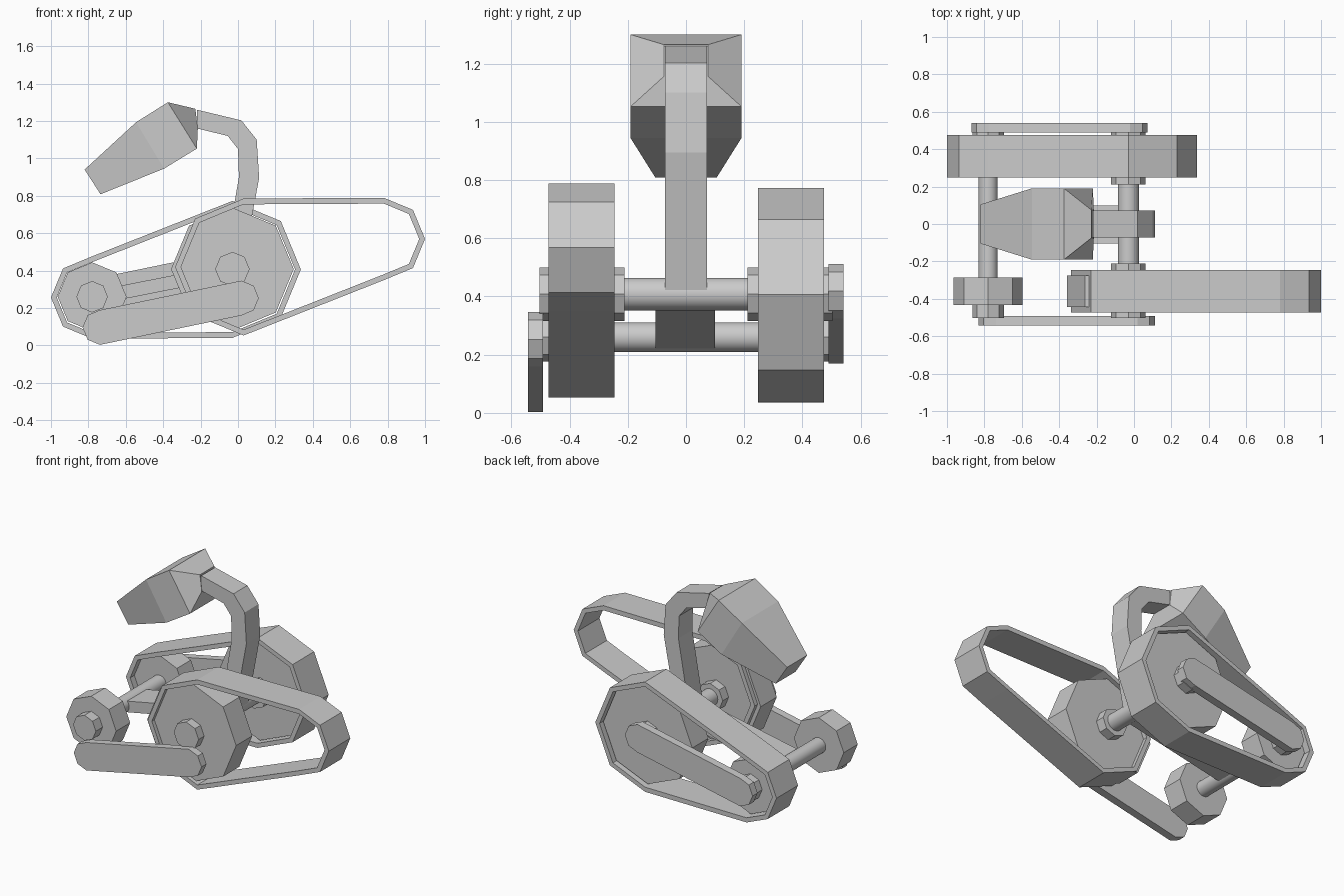
import bpy, bmesh, math

if "Cube" in bpy.data.objects:
    bpy.data.objects.remove(bpy.data.objects["Cube"])


def finish(name, bm):
    bmesh.ops.recalc_face_normals(bm, faces=bm.faces)
    me = bpy.data.meshes.new(name)
    bm.to_mesh(me)
    bm.free()
    ob = bpy.data.objects.new(name, me)
    bpy.context.collection.objects.link(ob)
    return ob


def loft(name, rings, caps=True, closed=False):
    """Join rings of 3D points with quads."""
    bm = bmesh.new()
    vs = [[bm.verts.new(p) for p in r] for r in rings]
    n = len(vs[0])
    pairs = list(zip(vs, vs[1:])) + ([(vs[-1], vs[0])] if closed else [])
    for a, b in pairs:
        for i in range(n):
            j = (i + 1) % n
            bm.faces.new((a[i], a[j], b[j], b[i]))
    if caps and not closed:
        bm.faces.new(vs[0])
        bm.faces.new(vs[-1])
    return finish(name, bm)


def at_y(pts, y):
    return [(x, y, z) for x, z in pts]


def prism(name, pts, y0, y1):
    return loft(name, [at_y(pts, y0), at_y(pts, y1)])


def arc(c, r, k0, k1, n=8):
    return [(c[0] + r * math.cos(2 * math.pi * k / n),
             c[1] + r * math.sin(2 * math.pi * k / n)) for k in range(k0, k1)]


def disc(name, c, r, y0, y1, n=8):
    return prism(name, arc(c, r, 0, n, n), y0, y1)


def belt(left, rl, right, rr):
    """Outline wrapped around two octagons."""
    return arc(left, rl, 2, 7) + arc(right, rr, -2, 3)


BIG, SMALL = (-0.03, 0.408), (-0.78, 0.26)

# Wheels and hubs on both sides
for side, s in (("front", -1), ("rear", 1)):
    disc(side + "_big_wheel", BIG, 0.328, s * 0.275, s * 0.445)
    disc(side + "_small_wheel", SMALL, 0.184, s * 0.285, s * 0.432)
    disc(side + "_big_hub_outer", BIG, 0.092, s * 0.44, s * 0.503)
    disc(side + "_big_hub_inner", BIG, 0.092, s * 0.212, s * 0.28)
    disc(side + "_small_hub", SMALL, 0.084, s * 0.43, s * 0.503)

# Tracks: the front one is turned half round
def track(name, left, rl, right, rr, y0, y1, t=0.031):
    out = belt(left, rl, right, rr)
    inn = belt(left, rl - t, right, rr - t)
    loft(name, [at_y(out, y0), at_y(out, y1), at_y(inn, y1), at_y(inn, y0)], closed=True)

track("rear_track", (-0.78, 0.256), 0.22, (-0.03, 0.406), 0.366, 0.248, 0.475)
track("front_track", (0.03, 0.419), 0.366, (0.78, 0.569), 0.22, -0.472, -0.245)

# Side arms
prism("front_arm", belt((-0.738, 0.096), 0.093, (0.018, 0.253), 0.093), -0.543, -0.491)
prism("rear_arm", belt((-0.777, 0.262), 0.093, (-0.021, 0.418), 0.093), 0.489, 0.541)

# Axles
for name, c, r, y in (("big_axle", BIG, 0.056, 0.28), ("small_axle", SMALL, 0.051, 0.29)):
    ob = disc(name, c, r, -y, y, 32)
    bpy.context.view_layer.objects.active = ob
    ob.select_set(True)
    bpy.ops.object.shade_smooth_by_angle()
    ob.select_set(False)

# Chassis plate between the axles
prism("chassis_bar", [(-0.78, 0.215), (-0.03, 0.363), (-0.03, 0.437), (-0.78, 0.289)], -0.105, 0.1)

# Neck: pairs of inner and outer points along the bend
neck = [((-0.08, 0.41), (0.022, 0.41)), ((0.005, 0.9), (0.113, 0.895)),
        ((0.0, 1.05), (0.1, 1.1)), ((-0.055, 1.12), (0.018, 1.203)),
        ((-0.22, 1.16), (-0.22, 1.26))]
loft("neck", [[(a[0], -0.073, a[1]), (b[0], -0.073, b[1]),
               (b[0], 0.073, b[1]), (a[0], 0.073, a[1])] for a, b in neck])

# Head: top point, bottom point and half width of each section
head = [((-0.82, 0.94), (-0.735, 0.808), 0.105), ((-0.545, 1.193), (-0.395, 0.945), 0.191),
        ((-0.375, 1.3), (-0.22, 1.052), 0.191), ((-0.228, 1.265), (-0.215, 1.157), 0.075)]
loft("head", [[(t[0], -w, t[1]), (b[0], -w, b[1]), (b[0], w, b[1]), (t[0], w, t[1])]
              for t, b, w in head])
